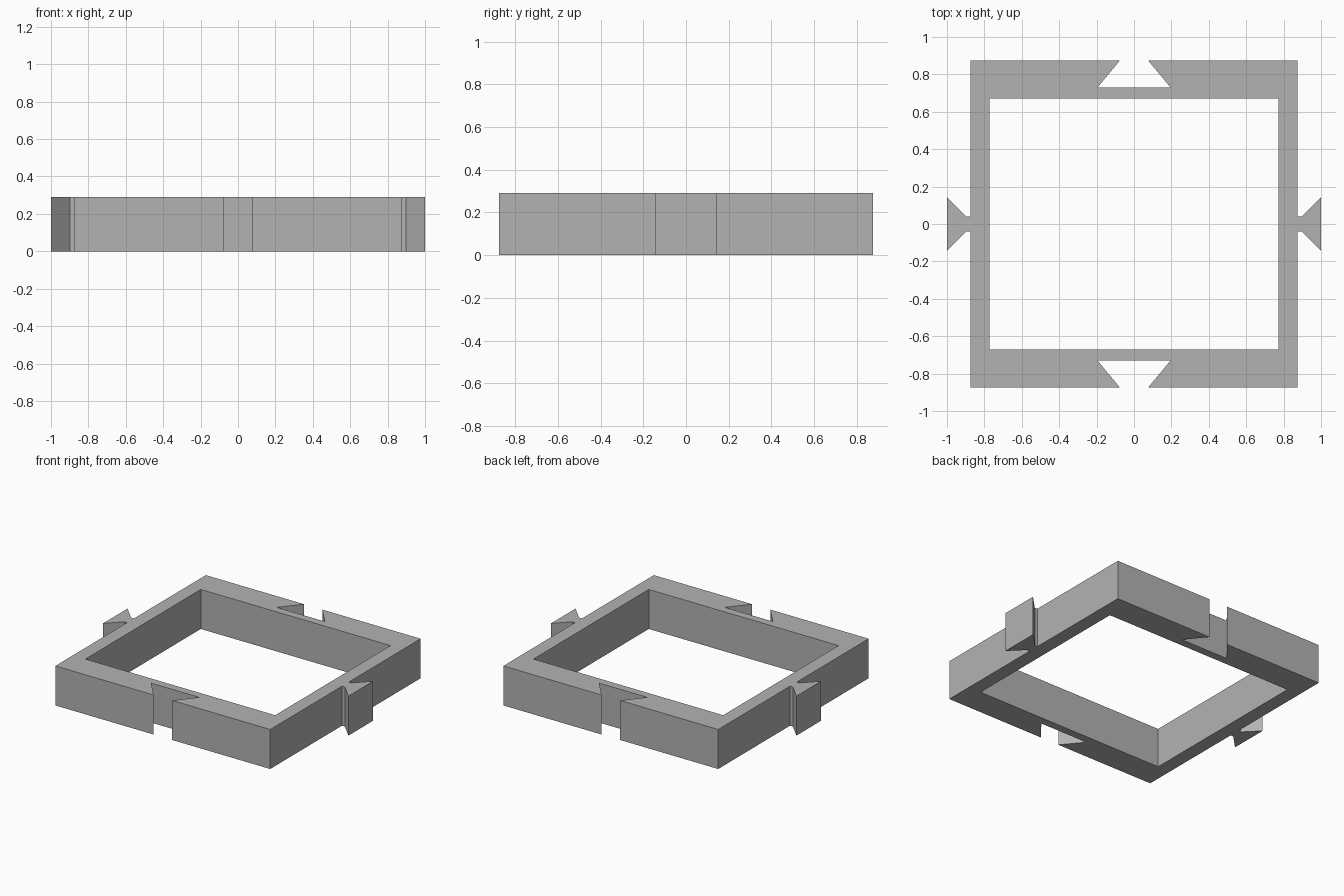
import bpy
import bmesh

cube = bpy.data.objects.get("Cube")
if cube:
    bpy.data.objects.remove(cube, do_unlink=True)

HEIGHT = 0.291

grey = bpy.data.materials.new("plain grey")
grey.use_nodes = True
colour = (0.45, 0.45, 0.45, 1)
grey.diffuse_color = colour
grey.node_tree.nodes["Principled BSDF"].inputs["Base Color"].default_value = colour

# One quarter of the outline: half a dovetail tab, a corner, half a dovetail slot
quarter = [
    (0.773, 0), (1, 0), (1, 0.143), (0.898, 0.04), (0.875, 0.04),
    (0.875, 0.875), (0.075, 0.875), (0.195, 0.73), (0, 0.73),
    (0, 0.671), (0.773, 0.671),
]

bm = bmesh.new()
lower = [bm.verts.new((x, y, 0)) for x, y in quarter]
upper = [bm.verts.new((x, y, HEIGHT)) for x, y in quarter]
bm.faces.new(upper)
bm.faces.new(lower[::-1])

# Walls, left open on the two mirror planes
for i, (x, y) in enumerate(quarter):
    j = (i + 1) % len(quarter)
    nx, ny = quarter[j]
    if x == nx == 0 or y == ny == 0:
        continue
    bm.faces.new((lower[i], lower[j], upper[j], upper[i]))

mesh = bpy.data.meshes.new("interlocking_frame")
bm.to_mesh(mesh)
bm.free()
mesh.materials.append(grey)

frame = bpy.data.objects.new("interlocking_frame", mesh)
bpy.context.collection.objects.link(frame)

# Mirror the quarter into the whole frame
mirror = frame.modifiers.new("four_quarters", "MIRROR")
mirror.use_axis = (True, True, False)
mirror.use_clip = True
mirror.merge_threshold = 0.0005
